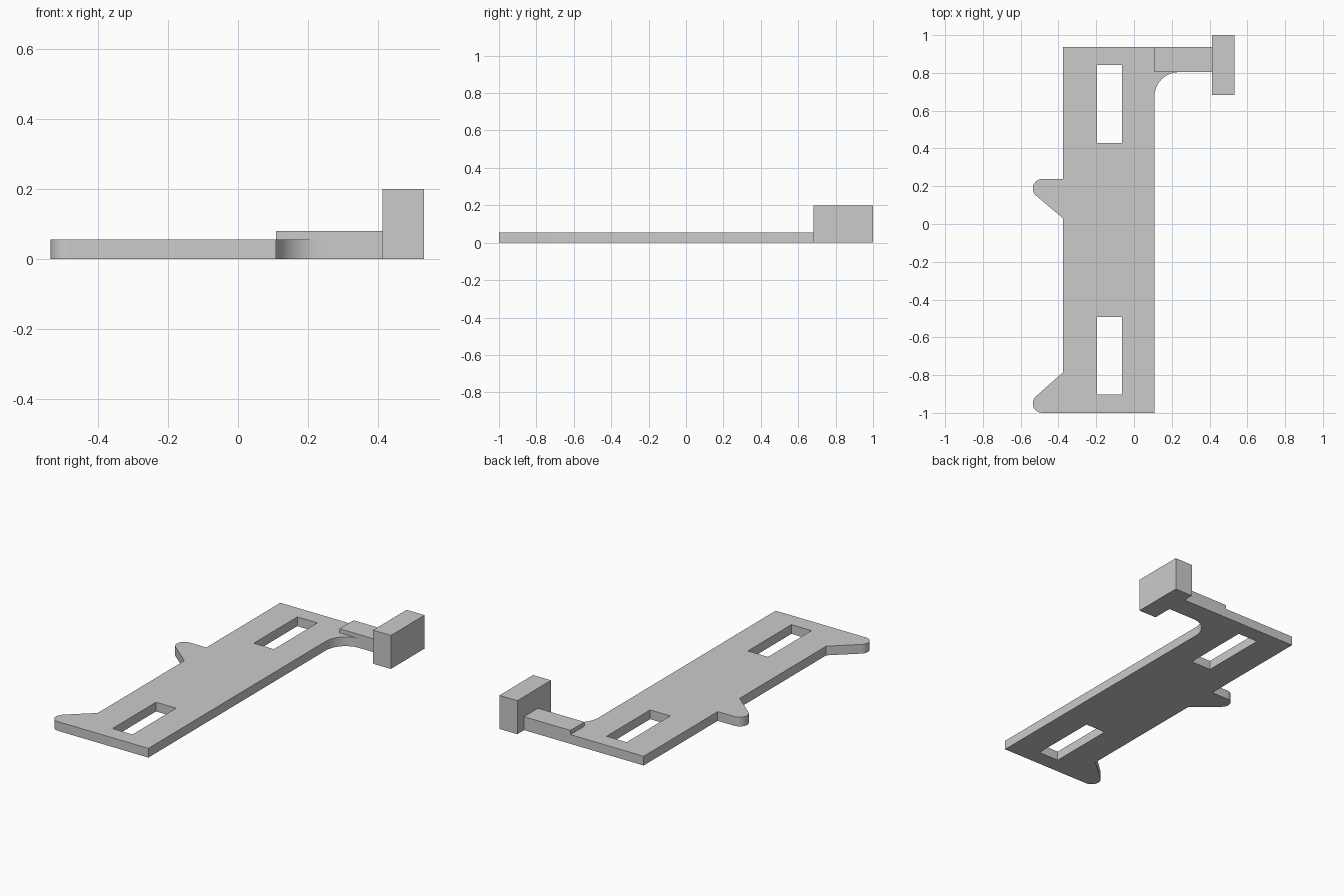
import bpy, bmesh
from math import cos, sin, radians

cube = bpy.data.objects.get("Cube")
if cube:
    bpy.data.objects.remove(cube, do_unlink=True)

grey = bpy.data.materials.new("light_grey")
grey.use_nodes = True
grey.diffuse_color = (0.6, 0.6, 0.6, 1)
grey.node_tree.nodes["Principled BSDF"].inputs["Base Color"].default_value = (0.6, 0.6, 0.6, 1)


def arc(cx, cy, r, start, end, steps=12):
    angles = [radians(start + (end - start) * i / steps) for i in range(steps + 1)]
    return [(cx + r * cos(a), cy + r * sin(a)) for a in angles]


def rect(x0, x1, y0, y1):
    return [(x0, y0), (x1, y0), (x1, y1), (x0, y1)]


def slab(name, loops, height):
    """Extrude an outline, with any further loops as holes, up from the ground."""
    bm = bmesh.new()
    edges = []
    for loop in loops:
        verts = [bm.verts.new((x, y, 0)) for x, y in loop]
        edges += [bm.edges.new((v, verts[i - 1])) for i, v in enumerate(verts)]
    bmesh.ops.triangle_fill(bm, use_beauty=True, use_dissolve=False, edges=edges)
    top = bmesh.ops.extrude_face_region(bm, geom=bm.faces[:])["geom"]
    bmesh.ops.translate(bm, vec=(0, 0, height),
                        verts=[g for g in top if isinstance(g, bmesh.types.BMVert)])
    bmesh.ops.recalc_face_normals(bm, faces=bm.faces[:])
    mesh = bpy.data.meshes.new(name)
    bm.to_mesh(mesh)
    bm.free()
    mesh.materials.append(grey)
    obj = bpy.data.objects.new(name, mesh)
    bpy.context.collection.objects.link(obj)
    bpy.ops.object.select_all(action='DESELECT')
    obj.select_set(True)
    bpy.context.view_layer.objects.active = obj
    bpy.ops.object.shade_smooth_by_angle(angle=radians(30))
    return obj


left, right, back, arm_front = -0.376, 0.108, 0.936, 0.804

# Base plate: two rounded side tabs, a fillet under the arm and two slots
outline = [(right, back), (left, back), (left, 0.238)]
outline += arc(-0.486, 0.188, 0.05, 90, 229.5)
outline += [(left, 0.03), (left, -0.785)]
outline += arc(-0.486, -0.95, 0.05, 131.5, 270)
outline += [(right, -1)]
outline += arc(right + 0.13, arm_front - 0.13, 0.13, 180, 90)
outline += [(right, arm_front)]
slots = [rect(-0.197, -0.064, y, y + 0.411) for y in (-0.903, 0.43)]
slab("base_plate", [outline] + slots, 0.055)

# Raised arm and the block at its end
slab("side_arm", [rect(right, 0.414, arm_front, back)], 0.08)
slab("end_block", [rect(0.414, 0.532, 0.682, 1)], 0.2)
